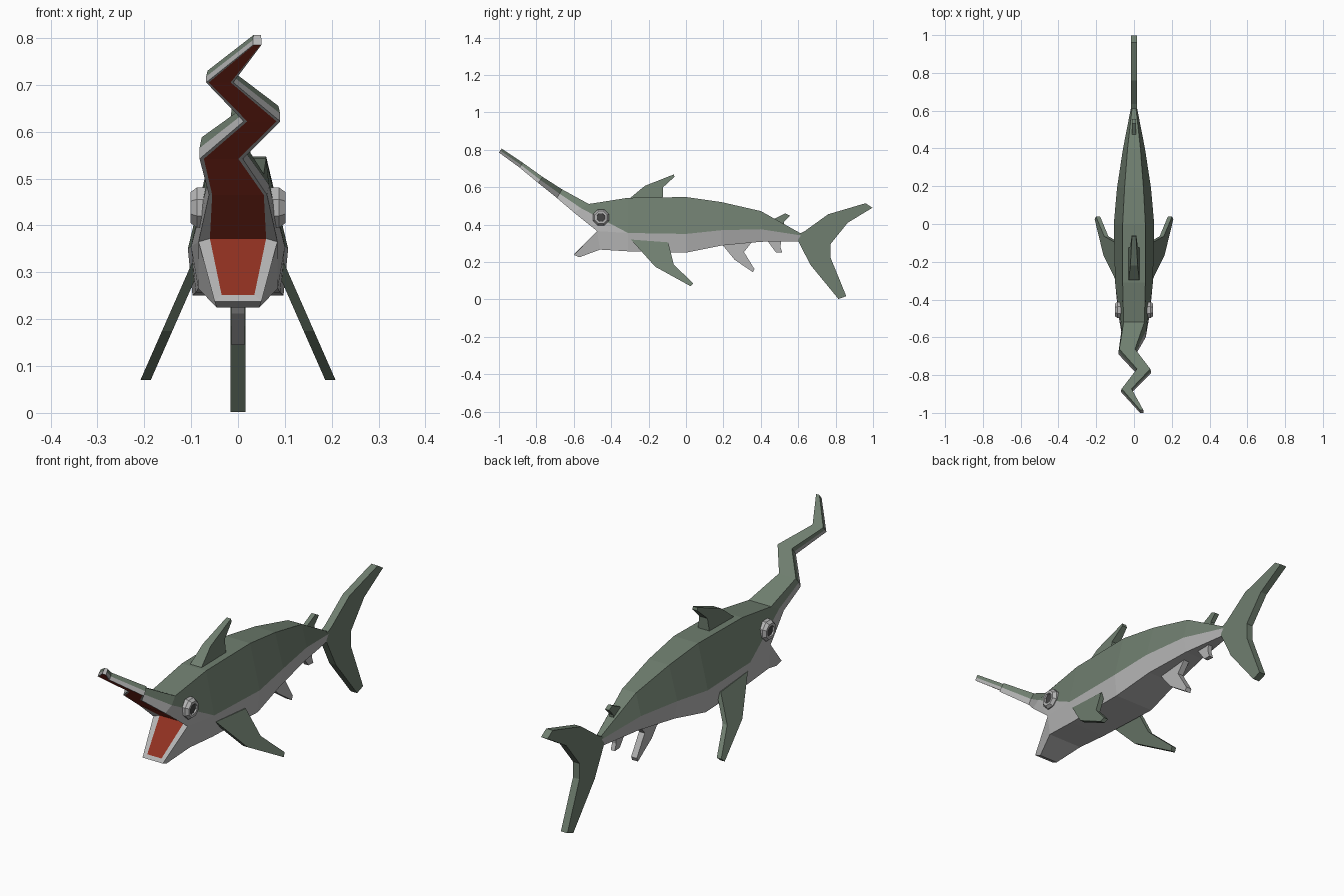
import bpy, bmesh, math
from mathutils import Matrix

if "Cube" in bpy.data.objects:
    bpy.data.objects.remove(bpy.data.objects["Cube"])


def material(name, rgb):
    m = bpy.data.materials.new(name)
    m.diffuse_color = (*rgb, 1)
    m.use_nodes = True
    m.node_tree.nodes["Principled BSDF"].inputs["Base Color"].default_value = m.diffuse_color
    return m


GREEN, GREY, RED, DARK = 0, 1, 2, 3
MATS = [material("green_skin", (.16, .21, .16)), material("pale_belly", (.46, .46, .46)),
        material("mouth_red", (.28, .03, .015)), material("pupil_dark", (.06, .06, .06))]


def finish(bm, name):
    bmesh.ops.remove_doubles(bm, verts=bm.verts, dist=1e-4)
    bmesh.ops.recalc_face_normals(bm, faces=bm.faces)
    me = bpy.data.meshes.new(name)
    bm.to_mesh(me)
    bm.free()
    for m in MATS:
        me.materials.append(m)
    ob = bpy.data.objects.new(name, me)
    bpy.context.collection.objects.link(ob)
    return ob


def face(bm, pts, mat):
    f = bm.faces.new([bm.verts.new(p) for p in pts])
    f.material_index = mat


def loft(bm, sections, mats):
    n = len(mats)
    for a, b in zip(sections, sections[1:]):
        for i in range(n):
            j = (i + 1) % n
            face(bm, [a[i], a[j], b[j], b[i]], mats[i])


def flip(p):
    return (-p[0], p[1], p[2])


body = bmesh.new()

# Trunk: y, top/middle/bottom height, top/middle/bottom half width
stations = [(-.31, .543, .355, .257, .06, .10, .09),
            (0, .547, .35, .25, .06, .107, .097),
            (.19, .52, .37, .288, .05, .09, .075),
            (.40, .472, .375, .308, .034, .058, .045),
            (.615, .352, .342, .31, .01, .016, .012)]
rings = []
for y, t, m, b, tw, mw, bw in stations:
    half = [(tw, y, t), (mw, y, m), (bw, y, b)]
    rings.append(half + [flip(p) for p in reversed(half)])
loft(body, rings, [GREEN, GREY, GREY, GREY, GREEN, GREEN])
face(body, rings[-1], GREEN)

# Head: open mouth wedge between upper and lower jaw
T, M, B = rings[0][:3]
TH, MH, L, Li = (.055, -.52, .51), (.066, -.56, .487), (.062, -.60, .465), (.055, -.60, .465)
C, Ci = (.084, -.475, .365), (.06, -.465, .372)
J, Ji, JB, K = (.05, -.60, .238), (.035, -.588, .252), (.046, -.57, .225), (.085, -.46, .266)
sides = [([T, TH, MH, M], GREEN), ([M, MH, C], GREY), ([MH, L, C], GREY),
         ([M, C, K, B], GREY), ([C, J, JB, K], GREY),
         ([L, C, Ci, Li], GREY), ([J, C, Ci, Ji], GREY)]
for pts, mat in sides:
    face(body, pts, mat)
    face(body, [flip(p) for p in pts], mat)
for p, q, mat in [(T, TH, GREEN), (B, K, GREY), (K, JB, GREY), (JB, J, GREY),
                  (J, Ji, GREY), (Ci, Ji, RED), (Ci, Li, RED)]:
    face(body, [p, q, flip(q), flip(p)], mat)

# Zigzag sword: left x, right x, lower y/z, upper y/z
half = [TH, MH, L, Li]
sword = [half + [flip(p) for p in reversed(half)]]
for xl, xr, yb, zb, yt, zt in [(-.082, .01, -.69, .542, -.662, .588),
                               (.012, .09, -.79, .622, -.767, .655),
                               (-.068, -.01, -.89, .705, -.872, .73),
                               (.032, .05, -1.0, .785, -.985, .806)]:
    ym, zm, e = (yb + yt) / 2, (zb + zt) / 2, (xr - xl) * .1
    sword.append([(xr - e * .5, yt, zt), (xr, ym, zm), (xr, yb, zb), (xr - e, yb, zb),
                  (xl + e, yb, zb), (xl, yb, zb), (xl, ym, zm), (xl + e * .5, yt, zt)])
loft(body, sword, [GREEN, GREY, GREY, RED, GREY, GREY, GREEN, GREEN])
face(body, sword[-1], GREY)
finish(body, "body")


# Fins: side outline given thickness around a centre surface
def fin(name, outline, mat, thick, centre=lambda z: 0):
    bm = bmesh.new()
    a = [(centre(z) - thick(z), y, z) for y, z in outline]
    b = [(centre(z) + thick(z), y, z) for y, z in outline]
    face(bm, a, mat)
    face(bm, b, mat)
    for i in range(len(a)):
        j = (i + 1) % len(a)
        face(bm, [a[i], a[j], b[j], b[i]], mat)
    bmesh.ops.remove_doubles(bm, verts=bm.verts, dist=1e-4)
    bmesh.ops.triangulate(bm, faces=[f for f in bm.faces if len(f.verts) > 4])
    finish(bm, name)


fin("dorsal_fin", [(-.30, .53), (-.295, .545), (-.22, .607), (-.065, .668), (-.062, .655),
                   (-.122, .60), (-.125, .53)], GREEN, lambda z: .03 - (z - .53) * .14)
fin("rear_dorsal_fin", [(.46, .42), (.475, .432), (.532, .46), (.555, .447), (.525, .415),
                        (.52, .38)], GREEN, lambda z: .01)
fin("tail_fin", [(.60, .348), (.635, .365), (.76, .455), (.96, .514), (.997, .49), (.865, .41),
                 (.772, .295), (.772, .225), (.857, .017), (.815, .002), (.665, .185),
                 (.60, .312)], GREEN, lambda z: .016)
fin("pelvic_fin", [(.19, .30), (.20, .285), (.26, .212), (.358, .145), (.366, .162),
                   (.31, .253), (.355, .31), (.35, .325)], GREY, lambda z: .014)
fin("anal_fin", [(.43, .32), (.48, .252), (.515, .25), (.505, .28), (.51, .32)],
    GREY, lambda z: .01)
for side, s in (("left", 1), ("right", -1)):
    fin(side + "_pectoral_fin",
        [(-.295, .32), (-.25, .27), (-.165, .175), (.025, .07), (.04, .085), (-.065, .185),
         (-.095, .305)],
        GREEN, lambda z: .011, lambda z: s * (.195 - .44 * (z - .075)))

# Eyes: eight-sided bevelled discs with a recessed pupil
for side, s in (("left", 1), ("right", -1)):
    def ring(r, x):
        return [(s * x, -.455 + r * math.cos(a), .438 + r * math.sin(a))
                for a in [math.pi * (i + .5) / 4 for i in range(8)]]
    bm = bmesh.new()
    rings = [ring(.046, .05), ring(.046, .088), ring(.036, .101), ring(.024, .101),
             ring(.022, .094)]
    loft(bm, rings, [GREY] * 8)
    face(bm, rings[0], GREY)
    face(bm, rings[-1], DARK)
    finish(bm, side + "_eye")
